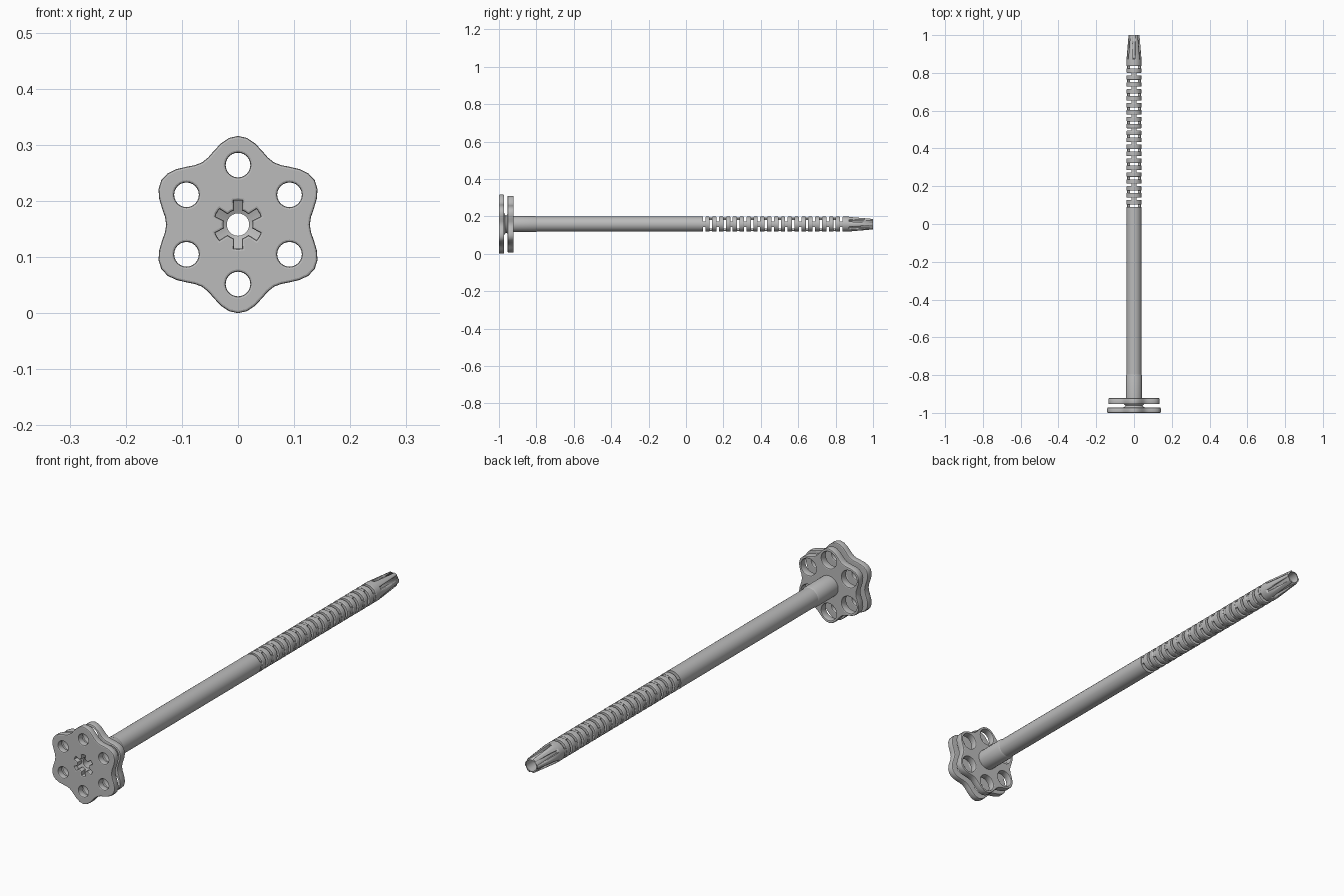
import bpy, bmesh, math
from mathutils import Matrix, Vector

cube = bpy.data.objects.get("Cube")
if cube:
    bpy.data.objects.remove(cube)

CZ = 0.158          # height of the long axis
SIDES = 24
grey = bpy.data.materials.new("plain grey")
grey.use_nodes = True
colour = (0.5, 0.5, 0.5, 1)
grey.diffuse_color = colour
grey.node_tree.nodes["Principled BSDF"].inputs["Base Color"].default_value = colour


def activate(ob):
    bpy.ops.object.select_all(action='DESELECT')
    ob.select_set(True)
    bpy.context.view_layer.objects.active = ob


def polar(r, y, a):
    return Vector((r * math.cos(a), y, CZ + r * math.sin(a)))


def finish(name, bm):
    bmesh.ops.recalc_face_normals(bm, faces=bm.faces)
    me = bpy.data.meshes.new(name)
    bm.to_mesh(me)
    bm.free()
    ob = bpy.data.objects.new(name, me)
    bpy.context.collection.objects.link(ob)
    me.materials.append(grey)
    activate(ob)
    bpy.ops.object.shade_smooth_by_angle(angle=math.radians(32))
    return ob


def sweep(bm, profile, start=0, span=math.tau, steps=SIDES):
    """Sweep a closed (radius, y) profile around the long axis."""
    full = span > 6.28
    rows = [[bm.verts.new(polar(r, y, start + span * i / steps)) for r, y in profile]
            for i in range(steps if full else steps + 1)]
    n = len(profile)
    for i in range(steps):
        a, b = rows[i], rows[(i + 1) % len(rows)]
        for j in range(n):
            k = (j + 1) % n
            bm.faces.new((a[j], a[k], b[k], b[j]))
    if not full:
        bm.faces.new(rows[0])
        bm.faces.new(rows[-1])


def lathe(name, profile):
    bm = bmesh.new()
    sweep(bm, profile)
    return finish(name, bm)


def plate(name, y, half, scale, hole, centre):
    """Six-lobed plate with rounded rims, holes and a central opening."""
    cu = bpy.data.curves.new(name, 'CURVE')
    cu.dimensions, cu.fill_mode = '2D', 'BOTH'
    cu.bevel_depth, cu.bevel_resolution = 0.004, 1
    cu.offset = -0.004
    cu.extrude = half - 0.004

    def loop(points):
        sp = cu.splines.new('POLY')
        sp.points.add(len(points) - 1)
        for p, (px, py) in zip(sp.points, points):
            p.co = (px, py, 0, 1)
        sp.use_cyclic_u = True

    def ring(radius, n, cx=0, cy=0):
        loop([(cx + radius(math.tau * i / n) * math.cos(math.tau * i / n),
               cy + radius(math.tau * i / n) * math.sin(math.tau * i / n)) for i in range(n)])

    ring(lambda a: scale * (0.143 - 0.015 * math.cos(6 * a)), 60)
    ring(centre, 72)
    for k in range(6):
        a = math.radians(30 + 60 * k)
        ring(lambda t: hole, 24, 0.106 * math.cos(a), 0.106 * math.sin(a))
    ob = bpy.data.objects.new(name, cu)
    bpy.context.collection.objects.link(ob)
    ob.matrix_world = Matrix.Translation((0, y, CZ)) @ Matrix.Rotation(math.pi / 2, 4, 'X')
    activate(ob)
    bpy.ops.object.convert(target='MESH')
    ob = bpy.context.object
    ob.data.materials.clear()
    ob.data.materials.append(grey)
    bpy.ops.object.shade_smooth_by_angle(angle=math.radians(32))


# Flower-shaped head plates; the front one has a six-slot socket
plate("front_plate", -0.986, 0.014, 1.0, 0.022,
      lambda a: 0.043 if math.cos(6 * a) < -0.25 else 0.026)
plate("back_plate", -0.938, 0.016, 0.96, 0.034, lambda a: 0.035)

# Waisted hub joining the plates, with a conical socket floor
lathe("hub", [(0.046, -0.99), (0.064, -0.974), (0.05, -0.968), (0.046, -0.962),
              (0.05, -0.956), (0.062, -0.951), (0.046, -0.93), (0.02, -0.93),
              (0.02, -0.972), (0.046, -0.984)])

# Hollow shaft and its thicker collar
lathe("collar", [(0.043, -0.93), (0.043, -0.805), (0.040, -0.797), (0.022, -0.797), (0.022, -0.93)])
lathe("shaft", [(0.040, -0.81), (0.040, 0.09), (0.022, 0.09), (0.022, -0.81)])

# Flexible section: rings linked by pairs of bridges that alternate direction
bm = bmesh.new()
pitch, gap, y = 0.0367, 0.013, 0.09
for i in range(21):
    turn = math.pi / 2 * (i % 2)
    for side in (0, math.pi):
        sweep(bm, [(0.037, y - 0.003), (0.037, y + gap + 0.003),
                   (0.024, y + gap + 0.003), (0.024, y - 0.003)],
              turn + side - 0.4, 0.8, 4)
    a, b = y + gap, y + pitch
    sweep(bm, [(0.038, a), (0.040, a + 0.003), (0.040, b - 0.003), (0.038, b),
               (0.022, b), (0.022, a)])
    y += pitch
finish("flexible_rings", bm)

# Tapered tip with six lengthwise flutes
tip = lathe("fluted_tip", [(0.040, y - 0.004), (0.040, y + 0.008), (0.029, 1.0),
                           (0.023, 1.0), (0.022, y - 0.004)])
bm = bmesh.new()
for k in range(6):
    a = math.radians(30 + 60 * k)
    inner, w0, w1 = 0.027, 0.14, 0.3
    quads = [[polar(r, yy, a + s * w) for r, s in ((inner, -1), (0.06, -1), (0.06, 1), (inner, 1))]
             for yy, w in ((y + 0.012, w0), (1.01, w1))]
    v = [[bm.verts.new(p) for p in q] for q in quads]
    bm.faces.new(v[0])
    bm.faces.new(v[1])
    for j in range(4):
        m = (j + 1) % 4
        bm.faces.new((v[0][j], v[0][m], v[1][m], v[1][j]))
cutter = finish("flute_cutter", bm)
mod = tip.modifiers.new("flutes", 'BOOLEAN')
mod.operation, mod.solver, mod.object = 'DIFFERENCE', 'EXACT', cutter
activate(tip)
bpy.ops.object.modifier_apply(modifier="flutes")
bpy.data.objects.remove(cutter)
